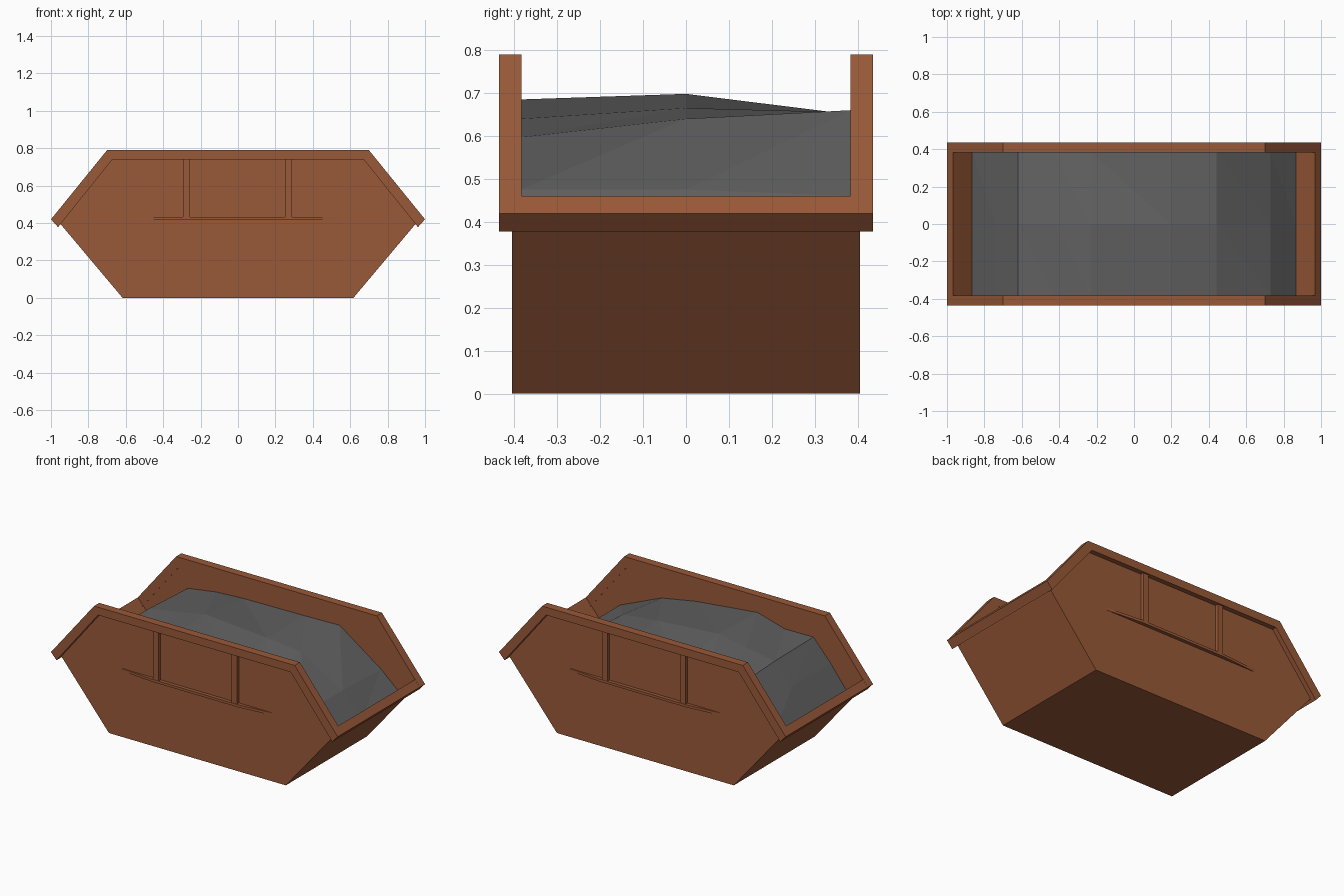
import bpy, bmesh

if "Cube" in bpy.data.objects:
    bpy.data.objects.remove(bpy.data.objects["Cube"])


def material(name, rgb):
    m = bpy.data.materials.new(name)
    m.diffuse_color = (*rgb, 1)
    m.use_nodes = True
    m.node_tree.nodes["Principled BSDF"].inputs["Base Color"].default_value = m.diffuse_color
    return m


rust = material("rust_paint", (0.32, 0.1, 0.04))
dark = material("rubble_grey", (0.12, 0.12, 0.12))


def finish(name, bm, mat):
    bmesh.ops.recalc_face_normals(bm, faces=bm.faces)
    me = bpy.data.meshes.new(name)
    bm.to_mesh(me)
    bm.free()
    me.materials.append(mat)
    ob = bpy.data.objects.new(name, me)
    bpy.context.collection.objects.link(ob)
    return ob


def prism(name, pts, lo, hi, axis="y"):
    """Extrude a closed outline: (x, z) along y, or (x, y) along z."""
    bm = bmesh.new()
    place = (lambda a, b, d: (a, d, b)) if axis == "y" else (lambda a, b, d: (a, b, d))
    face = bm.faces.new([bm.verts.new(place(a, b, lo)) for a, b in pts])
    ext = bmesh.ops.extrude_face_region(bm, geom=[face])["geom"]
    verts = [v for v in ext if isinstance(v, bmesh.types.BMVert)]
    bmesh.ops.translate(bm, verts=verts, vec=place(0, 0, hi - lo))
    return finish(name, bm, rust)


def mirrored(half):
    """Complete a right-hand outline with its left-hand reflection."""
    return half + [(-x, z) for x, z in reversed(half)]


# Outlines of the long sides
wall = mirrored([(0.617, 0), (0.945, 0.39), (0.965, 0.40), (0.685, 0.75)])
rim = mirrored([(0.7, 0.79), (1, 0.42), (0.962, 0.378), (0.672, 0.74)])

for s, side in ((-1, "front"), (1, "back")):
    def span(a, b):
        return sorted((s * a, s * b))

    # Side wall and the thick rim along its upper edges
    prism(side + "_wall", wall, *span(0.385, 0.405))
    prism(side + "_rim", rim, *span(0.383, 0.435))
    # Two upright ribs
    for x, label in ((-0.275, "left"), (0.27, "right")):
        prism(f"{side}_{label}_rib",
              [(x - 0.019, 0.425), (x + 0.019, 0.425), (x + 0.019, 0.745), (x - 0.019, 0.745)],
              *span(0.40, 0.425))
    # Tapered ledge under the ribs
    prism(side + "_ledge",
          [(-0.55, s * 0.404), (-0.3, s * 0.427), (0.3, s * 0.427), (0.55, s * 0.404)],
          0.416, 0.432, "z")

# Sloping end walls and their rim bars
for s, side in ((-1, "left"), (1, "right")):
    prism(side + "_end_wall",
          [(s * x, z) for x, z in ((0.617, 0), (0.945, 0.39), (0.965, 0.458), (0.61, 0.04))],
          -0.385, 0.385)
    prism(side + "_end_rim",
          [(s * x, z) for x, z in ((1, 0.42), (0.967, 0.46), (0.93, 0.418), (0.962, 0.378))],
          -0.385, 0.385)
    # Outer strips of the end wall that close it against the side walls
prism("floor", [(-0.617, 0), (0.617, 0), (0.617, 0.04), (-0.617, 0.04)], -0.385, 0.385)

# Faceted heap of rubble: three rows of heights across the skip
columns = [-0.865, -0.74, -0.62, -0.42, -0.23, 0.2, 0.44, 0.73, 0.865]
rows = {
    -0.385: [0.34, 0.50, 0.634, 0.632, 0.685, 0.64, 0.597, 0.475, 0.34],
    0.0: [0.34, 0.50, 0.63, 0.66, 0.698, 0.665, 0.64, 0.475, 0.34],
    0.385: [0.34, 0.48, 0.61, 0.64, 0.65, 0.655, 0.66, 0.46, 0.34],
}
bm = bmesh.new()
grid = [[bm.verts.new((x, y, z)) for x, z in zip(columns, zs)] for y, zs in rows.items()]
for a, b in zip(grid, grid[1:]):
    for i in range(len(columns) - 1):
        bm.faces.new((a[i], a[i + 1], b[i]))
        bm.faces.new((a[i + 1], b[i + 1], b[i]))
heap = finish("rubble_heap", bm, dark)
